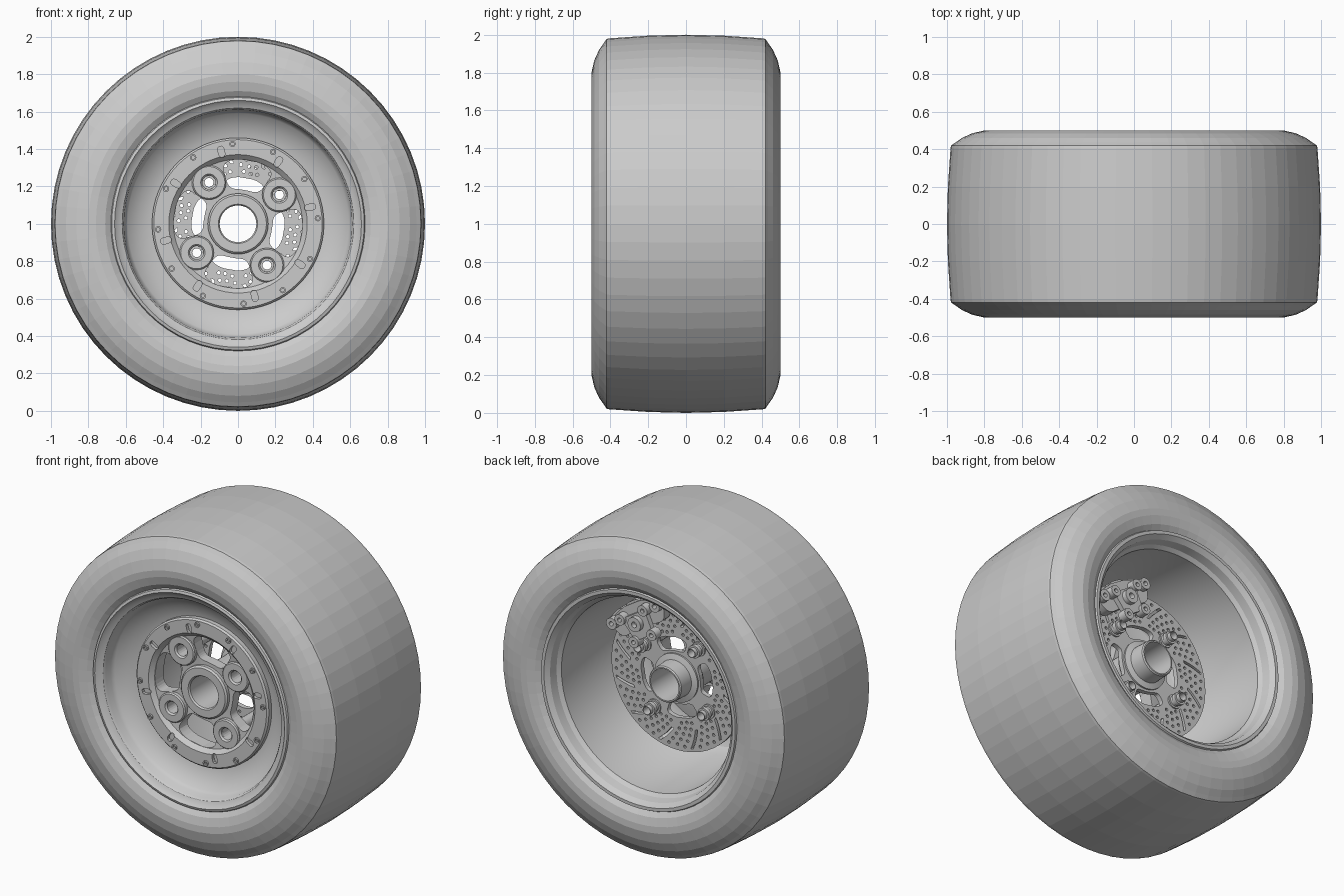
import bpy, bmesh
from math import sin, cos, pi, radians, copysign, hypot

if "Cube" in bpy.data.objects:
    bpy.data.objects.remove(bpy.data.objects["Cube"])


def finish(bm, name, smooth=True):
    bmesh.ops.recalc_face_normals(bm, faces=bm.faces[:])
    me = bpy.data.meshes.new(name)
    bm.to_mesh(me)
    bm.free()
    ob = bpy.data.objects.new(name, me)
    bpy.context.collection.objects.link(ob)
    if smooth:
        shade(ob)
    return ob


def activate(ob):
    bpy.ops.object.select_all(action='DESELECT')
    ob.select_set(True)
    bpy.context.view_layer.objects.active = ob


def shade(ob):
    activate(ob)
    bpy.ops.object.shade_smooth_by_angle(angle=radians(32))


def lathe(bm, profile, seg=64, closed=True, cx=0, cz=1):
    """Spin a (y, radius) profile around an axis parallel to y."""
    rings = [[bm.verts.new((cx + r * cos(2 * pi * i / seg), y, cz + r * sin(2 * pi * i / seg)))
              for i in range(seg)] for y, r in profile]
    n = len(rings)
    for j in range(n if closed else n - 1):
        a, b = rings[j], rings[(j + 1) % n]
        for i in range(seg):
            k = (i + 1) % seg
            bm.faces.new((a[i], a[k], b[k], b[i]))


def tube(bm, cx, cz, r0, r1, y0, y1, seg=16):
    lathe(bm, [(y0, r0), (y0, r1), (y1, r1), (y1, r0)], seg, True, cx, cz)


def prism(bm, pts, y0, y1):
    """Extrude an (x, z) outline along y."""
    a = [bm.verts.new((x, y0, z)) for x, z in pts]
    b = [bm.verts.new((x, y1, z)) for x, z in pts]
    bm.faces.new(a)
    bm.faces.new(b[::-1])
    for i in range(len(a)):
        k = (i + 1) % len(a)
        bm.faces.new((a[i], b[i], b[k], a[k]))


def polar(r, a):
    return r * cos(a), 1 + r * sin(a)


def circle(cx, cz, r, seg):
    return [(cx + r * cos(2 * pi * i / seg), cz + r * sin(2 * pi * i / seg)) for i in range(seg)]


def kidney(r0, r1, mid, half, power=0.5, n=32):
    """Rounded ring-sector outline."""
    out = []
    for i in range(n):
        t = 2 * pi * (i + 0.5) / n
        c, s = cos(t), sin(t)
        out.append(polar((r0 + r1) / 2 + (r1 - r0) / 2 * copysign(abs(s) ** power, s),
                         mid + half * copysign(abs(c) ** power, c)))
    return out


def cut(ob, bm):
    cutter = finish(bm, "cutter", False)
    cutter.hide_render = True
    mod = ob.modifiers.new("cut", 'BOOLEAN')
    mod.operation, mod.solver, mod.object = 'DIFFERENCE', 'EXACT', cutter
    activate(ob)
    bpy.ops.object.modifier_apply(modifier=mod.name)
    bpy.data.objects.remove(cutter)
    shade(ob)


LUGS = [radians(35 + 90 * k) for k in range(4)]
GAPS = [radians(80 + 90 * k) for k in range(4)]
LUG_R = 0.27

# Tyre: faceted shell from bead to bead
half = [(-0.44, 0.655), (-0.465, 0.68), (-0.485, 0.71), (-0.498, 0.76), (-0.5, 0.80), (-0.485, 0.865),
        (-0.46, 0.92), (-0.435, 0.955), (-0.42, 0.978), (-0.405, 0.981), (-0.2, 0.995)]
bm = bmesh.new()
lathe(bm, half + [(0, 1.0)] + [(-y, r) for y, r in half[::-1]], 64, False)
finish(bm, "tyre", False)

# Rim: dished front, deep barrel open to the back
bm = bmesh.new()
lathe(bm, [(-0.455, 0.685), (-0.475, 0.675), (-0.48, 0.66), (-0.465, 0.645), (-0.455, 0.62), (-0.44, 0.61),
           (-0.40, 0.605), (-0.38, 0.59), (-0.345, 0.53), (-0.325, 0.48), (-0.32, 0.44),
           (-0.28, 0.44), (-0.275, 0.50), (-0.25, 0.55), (-0.20, 0.58), (0.38, 0.60), (0.40, 0.62),
           (0.45, 0.63), (0.475, 0.655), (0.475, 0.675), (0.455, 0.685), (0.42, 0.655), (0.2, 0.63),
           (-0.2, 0.63), (-0.42, 0.655)], 64)
finish(bm, "rim")

# Wheel centre: stepped plate with four windows, lug holes and small grooves
bm = bmesh.new()
lathe(bm, [(-0.35, 0.46), (-0.36, 0.45), (-0.36, 0.37), (-0.335, 0.345), (-0.315, 0.20), (-0.315, 0.12),
           (-0.25, 0.12), (-0.25, 0.35), (-0.27, 0.46)], 64)
centre = finish(bm, "wheel_centre")
bm = bmesh.new()
for g in GAPS:
    prism(bm, kidney(0.185, 0.345, g, radians(25)), -0.45, -0.15)
for a in LUGS:
    prism(bm, circle(*polar(LUG_R, a), 0.036, 20), -0.45, -0.15)
    for d in (-22, 22):
        prism(bm, kidney(0.365, 0.425, a + radians(d), radians(2.5), 0.7, 12), -0.45, -0.34)
cut(centre, bm)

# Lug bosses
bm = bmesh.new()
for a in LUGS:
    x, z = polar(LUG_R, a)
    lathe(bm, [(-0.335, 0.036), (-0.345, 0.045), (-0.345, 0.085), (-0.338, 0.092), (-0.25, 0.092),
               (-0.25, 0.036)], 28, True, x, z)
finish(bm, "lug_bosses")

# Ring of small bolts around the plate
bm = bmesh.new()
for k in range(12):
    x, z = polar(0.428, radians(4 + 30 * k))
    tube(bm, x, z, 0.009, 0.017, -0.37, -0.35, 12)
finish(bm, "plate_bolts")

# Hub: front flange and tube running through to the back
bm = bmesh.new()
lathe(bm, [(-0.335, 0.098), (-0.345, 0.105), (-0.345, 0.152), (-0.335, 0.162), (-0.24, 0.162), (-0.22, 0.12),
           (0.03, 0.12), (0.04, 0.15), (0.10, 0.15), (0.11, 0.115), (0.205, 0.112), (0.212, 0.106),
           (0.212, 0.098)], 40)
finish(bm, "hub")

# Brake disc with spiral drill holes, slots and carrier windows
bm = bmesh.new()
tube(bm, 0, 1, 0.11, 0.455, 0.06, 0.09, 64)
disc = finish(bm, "brake_disc")
bm = bmesh.new()


def spiral(r, a):
    return a + 1.7 * (r - 0.27)


def clear_of_lugs(p, gap):
    return all(hypot(p[0] - polar(LUG_R, a)[0], p[1] - polar(LUG_R, a)[1]) > gap for a in LUGS)


for g in GAPS:
    prism(bm, kidney(0.165, 0.25, g, radians(27)), 0, 0.2)
for a in LUGS:
    prism(bm, circle(*polar(LUG_R, a), 0.028, 16), 0, 0.2)
for k in range(12):
    base = radians(30 * k)
    radii = [0.325 + 0.11 * i / 6 for i in range(7)]
    side = [[polar(r, spiral(r, base) + s * 0.009 / r) for r in radii] for s in (-1, 1)]
    prism(bm, side[0] + side[1][::-1], 0, 0.2)
    for row in (1, 2, 3):
        for i in range(5):
            r = 0.275 + 0.036 * i + 0.006 * (row % 2)
            p = polar(r, spiral(r, base + radians(7.5 * row)))
            if clear_of_lugs(p, 0.055):
                prism(bm, circle(*p, 0.0095, 8), 0, 0.2)
cut(disc, bm)

# Hollow studs with nuts behind the disc
bm = bmesh.new()
for a in LUGS:
    x, z = polar(LUG_R, a)
    lathe(bm, [(-0.25, 0.024), (-0.25, 0.036), (0.05, 0.036), (0.05, 0.045), (0.10, 0.045), (0.10, 0.034),
               (0.12, 0.034), (0.12, 0.04), (0.145, 0.04), (0.145, 0.028), (0.17, 0.028),
               (0.17, 0.024)], 14, True, x, z)
finish(bm, "lug_studs")

# Brake caliper straddling the disc at the upper right
MID = radians(58)
bm = bmesh.new()
prism(bm, kidney(0.35, 0.50, MID, radians(27), 0.6), 0.105, 0.165)
prism(bm, kidney(0.35, 0.50, MID, radians(25), 0.6), -0.02, 0.045)
for d in (-17, 0, 17):
    prism(bm, kidney(0.465, 0.51, MID + radians(d), radians(6)), -0.01, 0.155)
for d in (-22, 22):
    x, z = polar(0.47, MID + radians(d))
    tube(bm, x, z, 0.014, 0.036, 0.10, 0.20)
finish(bm, "caliper")

# Triangular caliper bracket with bored corners
bm = bmesh.new()
corners = [polar(r, MID + radians(d)) for r, d in ((0.30, -14), (0.45, -12), (0.45, 12), (0.30, 14))]
prism(bm, corners, 0.165, 0.195)
for x, z in corners:
    tube(bm, x, z, 0.013, 0.034, 0.16, 0.215)
x, z = polar(0.385, MID)
tube(bm, x, z, 0.018, 0.045, 0.16, 0.225, 20)
finish(bm, "caliper_bracket")
